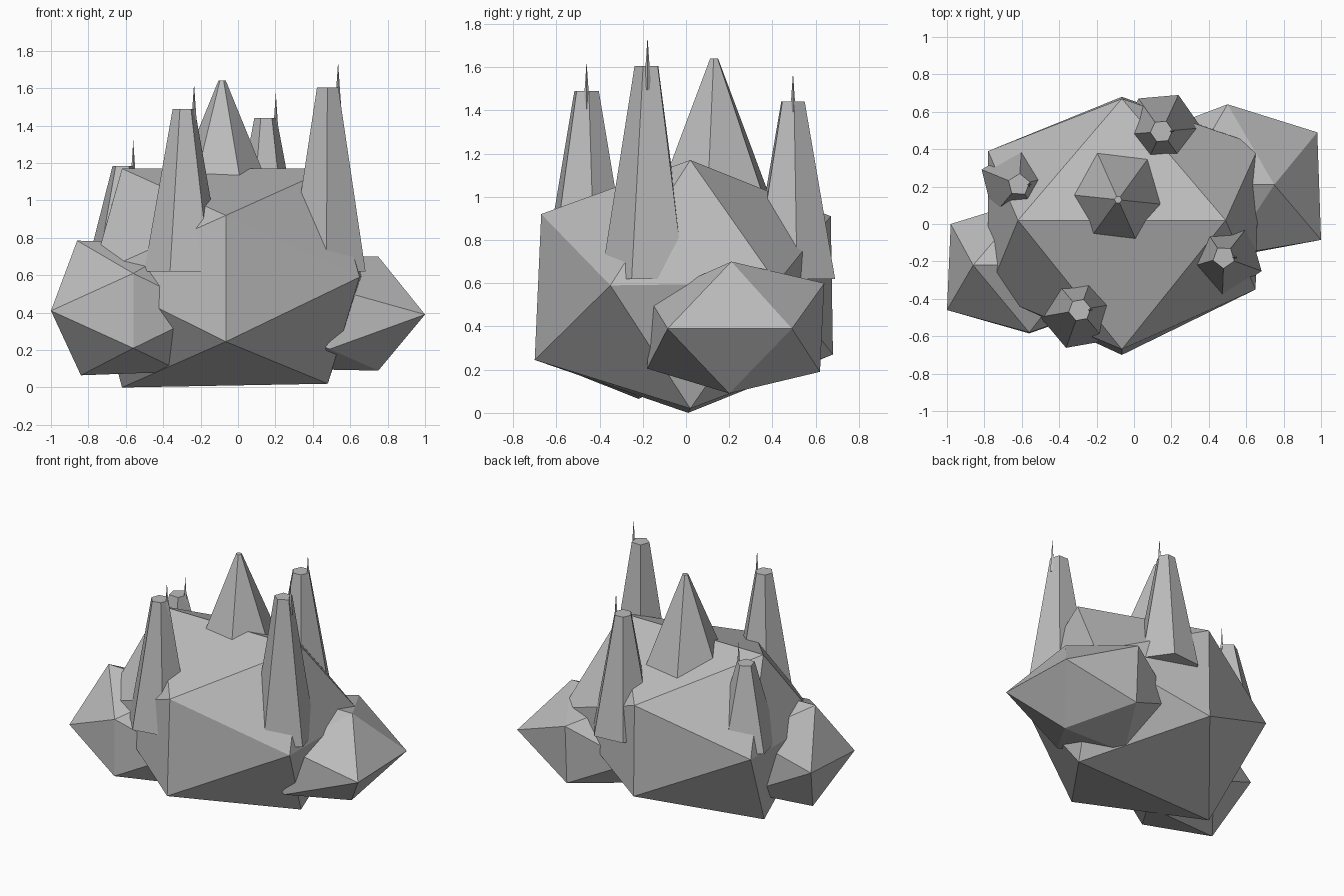
import bpy, bmesh, math
from mathutils import Vector

if "Cube" in bpy.data.objects:
    bpy.data.objects.remove(bpy.data.objects["Cube"])

stone = bpy.data.materials.new("grey stone")
stone.diffuse_color = (0.5, 0.5, 0.5, 1)
stone.use_nodes = True
stone.node_tree.nodes["Principled BSDF"].inputs["Base Color"].default_value = stone.diffuse_color


def finish(name, bm):
    bmesh.ops.recalc_face_normals(bm, faces=bm.faces)
    mesh = bpy.data.meshes.new(name)
    bm.to_mesh(mesh)
    bm.free()
    mesh.materials.append(stone)
    bpy.context.collection.objects.link(bpy.data.objects.new(name, mesh))


def boulder(name, points):
    """Twenty-sided rock spanned by its twelve corners."""
    bm = bmesh.new()
    for p in points:
        bm.verts.new(p)
    bmesh.ops.convex_hull(bm, input=bm.verts[:])
    finish(name, bm)


def taper(name, x, y, z0, z1, r0, r1, sides, turn):
    """Upright tapered prism; a zero top radius gives a point."""
    bm = bmesh.new()
    angles = [math.radians(turn + 360 * i / sides) for i in range(sides)]
    ring = lambda r, z: [bm.verts.new((x + r * math.cos(a), y + r * math.sin(a), z)) for a in angles]
    low = ring(r0, z0)
    bm.faces.new(low)
    if r1:
        high = ring(r1, z1)
        bm.faces.new(high)
        for i in range(sides):
            j = (i + 1) % sides
            bm.faces.new((low[i], low[j], high[j], high[i]))
    else:
        tip = bm.verts.new((x, y, z1))
        for i in range(sides):
            bm.faces.new((low[i], low[(i + 1) % sides], tip))
    finish(name, bm)


# Boulders: top pair, bottom pair, front pair, back pair, left pair, right pair
boulder("main_boulder", [
    (-0.62, 0.02, 1.17), (0.49, 0.02, 1.17), (-0.62, 0.01, 0.0), (0.48, 0.02, 0.02),
    (-0.065, -0.67, 0.92), (-0.065, -0.70, 0.245), (-0.065, 0.67, 0.91), (-0.065, 0.68, 0.27),
    (-0.78, -0.37, 0.60), (-0.78, 0.39, 0.61), (0.65, -0.35, 0.59), (0.67, 0.42, 0.60)])
boulder("left_boulder", [
    (-0.86, -0.22, 0.785), (-0.28, -0.22, 0.77), (-0.84, -0.22, 0.065), (-0.30, -0.22, 0.085),
    (-0.56, -0.58, 0.61), (-0.56, -0.585, 0.21), (-0.56, 0.13, 0.62), (-0.56, 0.13, 0.22),
    (-1.0, -0.46, 0.41), (-0.98, 0.0, 0.42), (-0.15, -0.44, 0.41), (-0.15, 0.0, 0.41)])
boulder("right_boulder", [
    (0.75, 0.21, 0.70), (0.25, 0.21, 0.70), (0.75, 0.20, 0.09), (0.25, 0.20, 0.10),
    (0.50, -0.17, 0.53), (0.49, -0.18, 0.205), (0.50, 0.64, 0.60), (0.50, 0.62, 0.19),
    (1.0, -0.085, 0.39), (0.98, 0.49, 0.39), (0.08, -0.08, 0.39), (0.08, 0.48, 0.39)])

# Central peak
taper("central_peak", -0.085, 0.13, 0.95, 1.64, 0.303, 0.02, 6, -6)

# Blunt towers, each with a thin spike on its right rim
for name, x, y, top, sides, turn in [
        ("right_tower", 0.48, -0.178, 1.605, 5, -20),
        ("front_tower", -0.29, -0.46, 1.49, 6, 10),
        ("back_tower", 0.147, 0.495, 1.44, 6, 5),
        ("left_tower", -0.615, 0.21, 1.185, 5, 14)]:
    taper(name, x, y, 0.62, top, 0.215, 0.06, sides, turn)
    taper(name + "_spike", x + 0.055, y, top - 0.11, top + 0.135, 0.017, 0, 4, 0)
